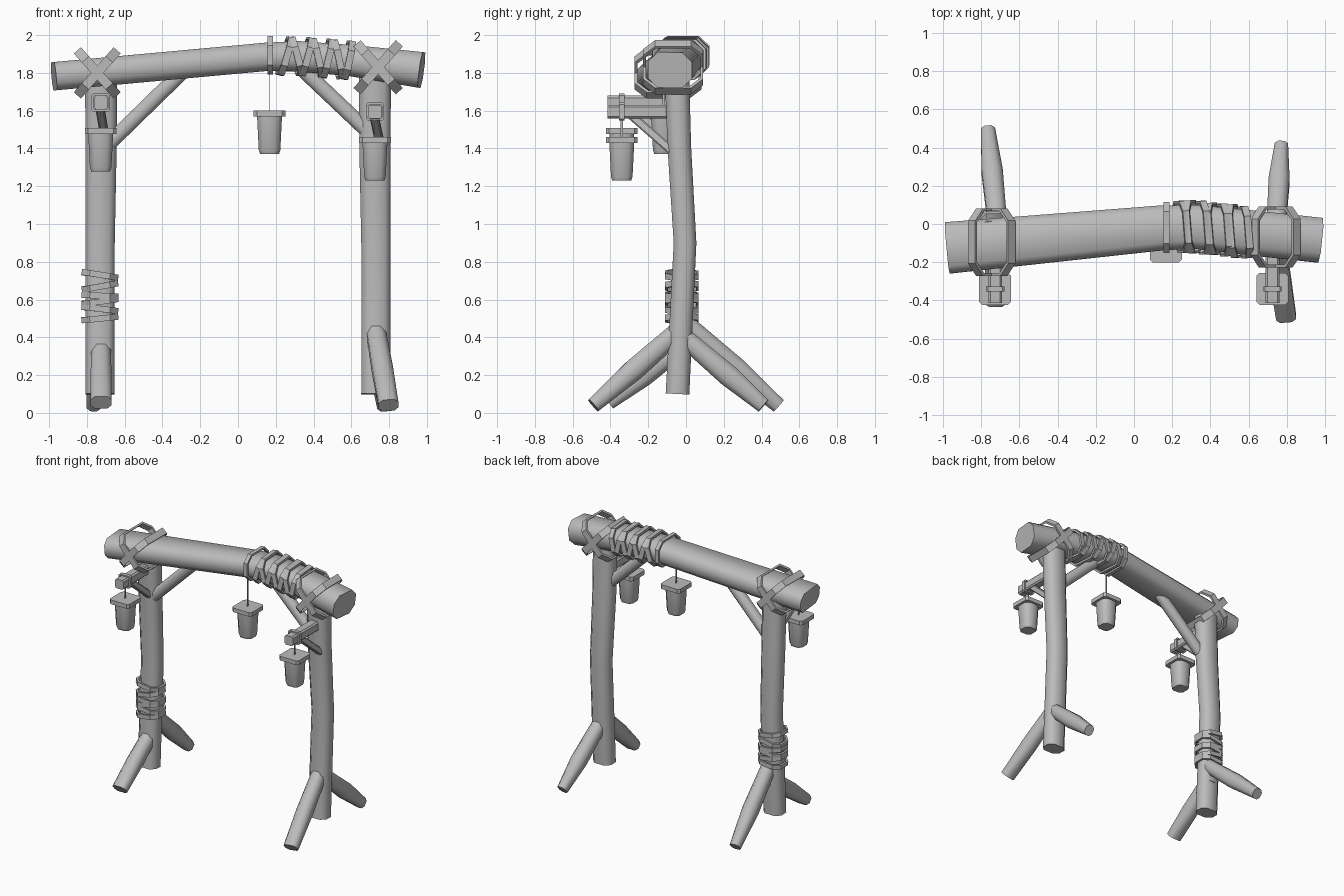
import bpy, bmesh, math
from mathutils import Vector

old = bpy.data.objects.get("Cube")
if old:
    bpy.data.objects.remove(old, do_unlink=True)

GREY = (0.5, 0.5, 0.5, 1)
mat = bpy.data.materials.new("plain grey")
mat.use_nodes = True
mat.diffuse_color = GREY
mat.node_tree.nodes["Principled BSDF"].inputs["Base Color"].default_value = GREY


def outline(w, h, cut):
    """Chamfered rectangle, as pairs of offsets from the centre."""
    a, b, c = w / 2, h / 2, cut * min(w, h)
    quarter = [(a, b - c), (a - c, b)]
    pts = quarter + [(-x, y) for x, y in reversed(quarter)]
    return pts + [(-x, -y) for x, y in pts]


def finish(name, bm, angle):
    bmesh.ops.recalc_face_normals(bm, faces=bm.faces)
    mesh = bpy.data.meshes.new(name)
    bm.to_mesh(mesh)
    bm.free()
    mesh.materials.append(mat)
    obj = bpy.data.objects.new(name, mesh)
    bpy.context.collection.objects.link(obj)
    bpy.ops.object.select_all(action="DESELECT")
    obj.select_set(True)
    bpy.context.view_layer.objects.active = obj
    bpy.ops.object.shade_smooth_by_angle(angle=math.radians(angle))
    return obj


def bridge(bm, r, s):
    for i in range(len(r)):
        j = (i + 1) % len(r)
        bm.faces.new((r[i], r[j], s[j], s[i]))


def timber(name, path, sizes, side, cut=0.27, angle=50):
    """Loft a chamfered section along a path; side is the width direction."""
    path = [Vector(p) for p in path]
    bm = bmesh.new()
    rings = []
    for i, p in enumerate(path):
        d = (path[min(i + 1, len(path) - 1)] - path[max(i - 1, 0)]).normalized()
        u = Vector(side)
        u = (u - d * u.dot(d)).normalized()
        v = d.cross(u)
        rings.append([bm.verts.new(p + u * a + v * b) for a, b in outline(*sizes[i], cut)])
    for r, s in zip(rings, rings[1:]):
        bridge(bm, r, s)
    bm.faces.new(rings[0])
    bm.faces.new(rings[-1])
    return finish(name, bm, angle)


def band(name, centre, u, v, w, h, width, cut=0.25, thick=0.014):
    """Flat strap looped around a timber in the plane of u and v."""
    c, u, v = Vector(centre), Vector(u).normalized(), Vector(v).normalized()
    n = u.cross(v).normalized() * width / 2
    bm = bmesh.new()
    rings = []
    for grow, sign in ((0, 1), (thick, 1), (thick, -1), (0, -1)):
        shape = outline(w + 2 * grow, h + 2 * grow, cut)
        rings.append([bm.verts.new(c + u * a + v * b + n * sign) for a, b in shape])
    for r, s in zip(rings, rings[1:] + rings[:1]):
        bridge(bm, r, s)
    return finish(name, bm, 30)


X, Y, Z = (1, 0, 0), (0, 1, 0), (0, 0, 1)

# Crossbeam with a bend on the model's left
timber("crossbeam",
       [(-0.975, -0.125, 1.782), (0.15, -0.02, 1.885), (0.32, -0.015, 1.888),
        (0.6, -0.045, 1.865), (0.972, -0.085, 1.815)],
       [(0.27, 0.15), (0.235, 0.15), (0.23, 0.16), (0.235, 0.165), (0.235, 0.19)], Y)

# Posts, bowed towards the back
for side, sx in (("right", -1), ("left", 1)):
    timber(side + "_post",
           [(sx * 0.73, -0.045, 0.1), (sx * 0.73, -0.005, 0.9),
            (sx * 0.725, -0.035, 1.4), (sx * 0.725, -0.05, 1.85)],
           [(0.155, 0.125), (0.155, 0.12), (0.165, 0.125), (0.17, 0.13)], X)

# Splayed feet
feet = {
    "right_front_foot": ((-0.725, 0.0, 0.37), (-0.725, -0.41, 0.055), 0.11),
    "left_front_foot": ((0.725, -0.01, 0.46), (0.797, -0.49, 0.04), 0.105),
    "right_back_foot": ((-0.715, 0.0, 0.47), (-0.765, 0.49, 0.038), 0.075),
    "left_back_foot": ((0.745, 0.0, 0.39), (0.772, 0.41, 0.038), 0.07),
}
for name, (top, end, w) in feet.items():
    top, end = Vector(top), Vector(end)
    timber(name, [top, top.lerp(end, 0.55), end], [(0.1, 0.1), (0.11, 0.115), (w, 0.08)], X)

# Braces between the posts and the crossbeam
timber("right_brace", [(-0.72, -0.05, 1.39), (-0.29, -0.07, 1.81)], [(0.08, 0.08)] * 2, Y)
timber("left_brace", [(0.72, -0.05, 1.46), (0.34, -0.04, 1.82)], [(0.08, 0.08)] * 2, Y)


def lantern(name, x, y, top, hang):
    """Capped lantern hung on a flat cord."""
    timber(name + "_cap", [(x, y, top - 0.032), (x, y, top)], [(0.168, 0.168)] * 2, X, 0.1, 30)
    timber(name + "_body",
           [(x, y, top - 0.23), (x, y, top - 0.21), (x, y, top - 0.03)],
           [(0.1, 0.1), (0.114, 0.114), (0.132, 0.132)], X, 0.22)
    timber(name + "_cord", [(x, y, top - 0.01), (x, y, hang)], [(0.003, 0.014)] * 2, X, 0.05, 30)


# Bracket arms with struts and hanging lanterns
for side, x, z, lean in (("right", -0.727, 1.643, 0.03), ("left", 0.725, 1.595, 0.04)):
    timber(side + "_arm", [(x, -0.415, z), (x, 0, z)], [(0.072, 0.072)] * 2, X, 0.15, 30)
    timber(side + "_strut",
           [(x - 0.005, -0.29, z - 0.02), (x + lean, -0.05, z - 0.23)], [(0.045, 0.045)] * 2, X, 0.15, 30)
    band(side + "_arm_loop", (x, -0.34, z), X, Z, 0.076, 0.076, 0.028, 0.1, 0.01)
    lantern(side + "_lantern", x, -0.34, z - 0.135, z)
lantern("middle_lantern", 0.167, -0.118, 1.6, 1.86)

# Straps wound around the crossbeam
band("beam_strap_end", (0.17, -0.018, 1.893), Y, Z, 0.24, 0.175, 0.03)
for i in range(7):
    x = 0.25 + i * 0.055
    lean = (0.3 if i % 2 == 0 else -0.28) * (1 - i * 0.05)
    y = -0.015 - max(0, x - 0.32) * 0.107
    z = 1.888 - max(0, x - 0.32) * 0.08
    band("beam_strap_%d" % (i + 1), (x, y, z), (-0.08, 1, 0), (lean, 0, 1),
         0.245 + 0.004 * (i % 3), 0.18, 0.036)

# Straps wound around the right post
for i, (z, lean) in enumerate([(0.5, 0.1), (0.55, -0.12), (0.59, 0.14), (0.62, -0.05),
                               (0.67, 0.18), (0.73, -0.16)]):
    band("post_strap_%d" % (i + 1), (-0.731, -0.022, z), (1, 0, lean), (0, 1, 0.1 * lean),
         0.168, 0.148, 0.032)

# Crossed lashings where the posts meet the crossbeam
for side, x, y, z, w, h in (("right", -0.745, -0.095, 1.8, 0.29, 0.325),
                            ("left", 0.742, -0.068, 1.83, 0.31, 0.29)):
    for label, lean in (("rising", 1), ("falling", -1)):
        band("%s_%s_lashing" % (side, label), (x, y, z), (0.75, 0, lean * 0.85), (0, 1, 0),
             w, h, 0.05, 0.2)
